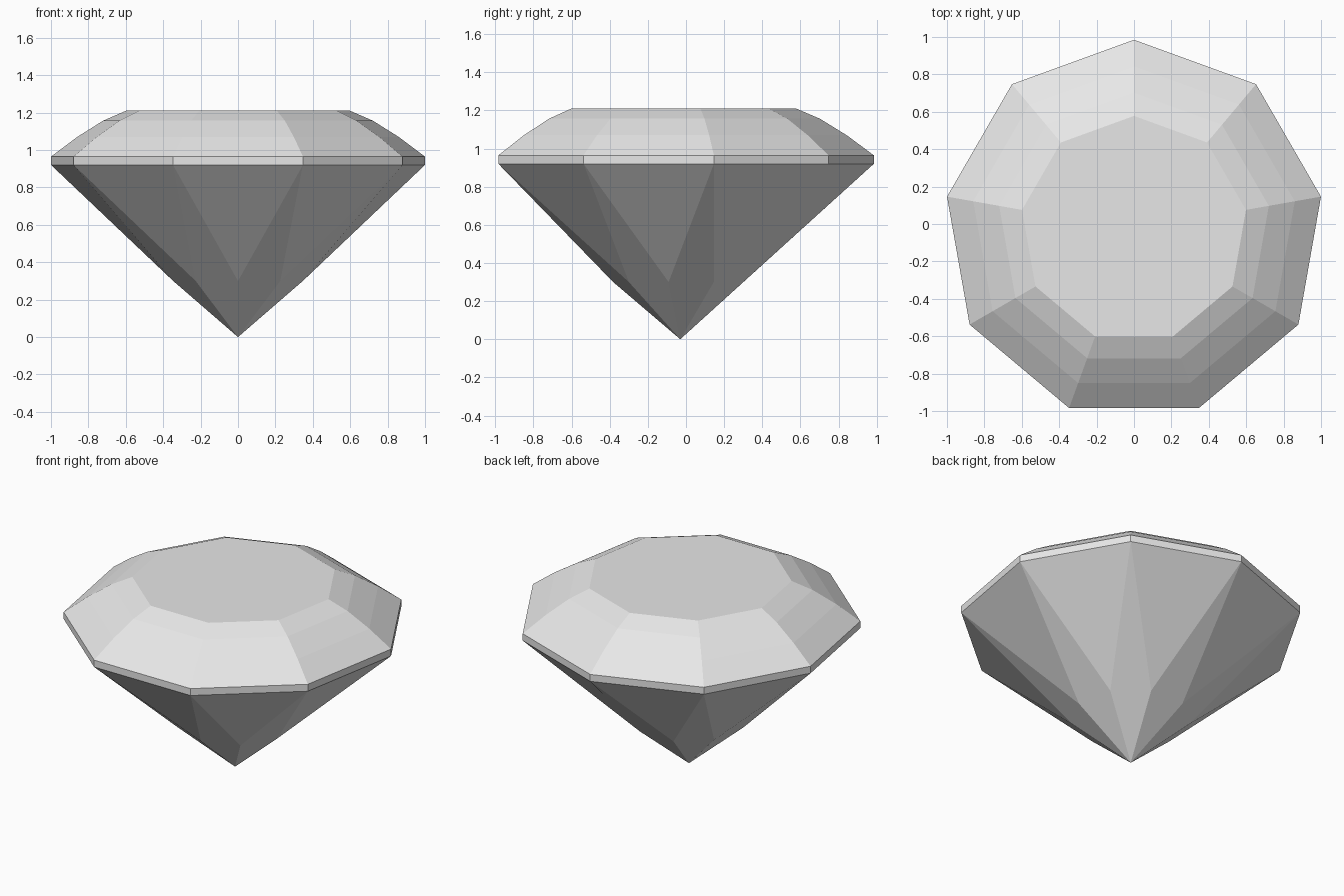
import bpy, bmesh, math

cube = bpy.data.objects.get("Cube")
if cube:
    bpy.data.objects.remove(cube, do_unlink=True)

SIDES = 9
STEP = 2 * math.pi / SIDES
CENTRE_Y = -0.03

# One plain stone colour
stone = bpy.data.materials.new("pale_grey_stone")
stone.use_nodes = True
colour = (0.8, 0.8, 0.8, 1)
stone.diffuse_color = colour
stone.node_tree.nodes["Principled BSDF"].inputs["Base Color"].default_value = colour

bm = bmesh.new()


def ring(radius, z, turn=0.0):
    """Nine corners, the first one pointing to the back."""
    angles = [math.pi / 2 + (i + turn) * STEP for i in range(SIDES)]
    return [bm.verts.new((radius * math.cos(a), CENTRE_Y + radius * math.sin(a), z))
            for a in angles]


# Girdle and stepped crown, from the widest ring up to the table
profile = [(1.015, 0.92), (1.015, 0.965), (0.873, 1.07), (0.732, 1.157), (0.608, 1.21)]
rings = [ring(r, z) for r, z in profile]
for low, high in zip(rings, rings[1:]):
    for i in range(SIDES):
        j = (i + 1) % SIDES
        bm.faces.new((low[i], low[j], high[j], high[i]))
bm.faces.new(rings[-1])

# Pavilion: a triangle under each girdle side, a long kite under each corner
girdle = rings[0]
knees = ring(0.352, 0.3, 0.5)
tip = bm.verts.new((0, CENTRE_Y, 0))
for i in range(SIDES):
    j = (i + 1) % SIDES
    bm.faces.new((girdle[j], girdle[i], knees[i]))
    bm.faces.new((girdle[i], knees[i - 1], tip, knees[i]))

bmesh.ops.recalc_face_normals(bm, faces=bm.faces)
mesh = bpy.data.meshes.new("cut_gem")
bm.to_mesh(mesh)
bm.free()
mesh.materials.append(stone)
gem = bpy.data.objects.new("cut_gem", mesh)
bpy.context.collection.objects.link(gem)
